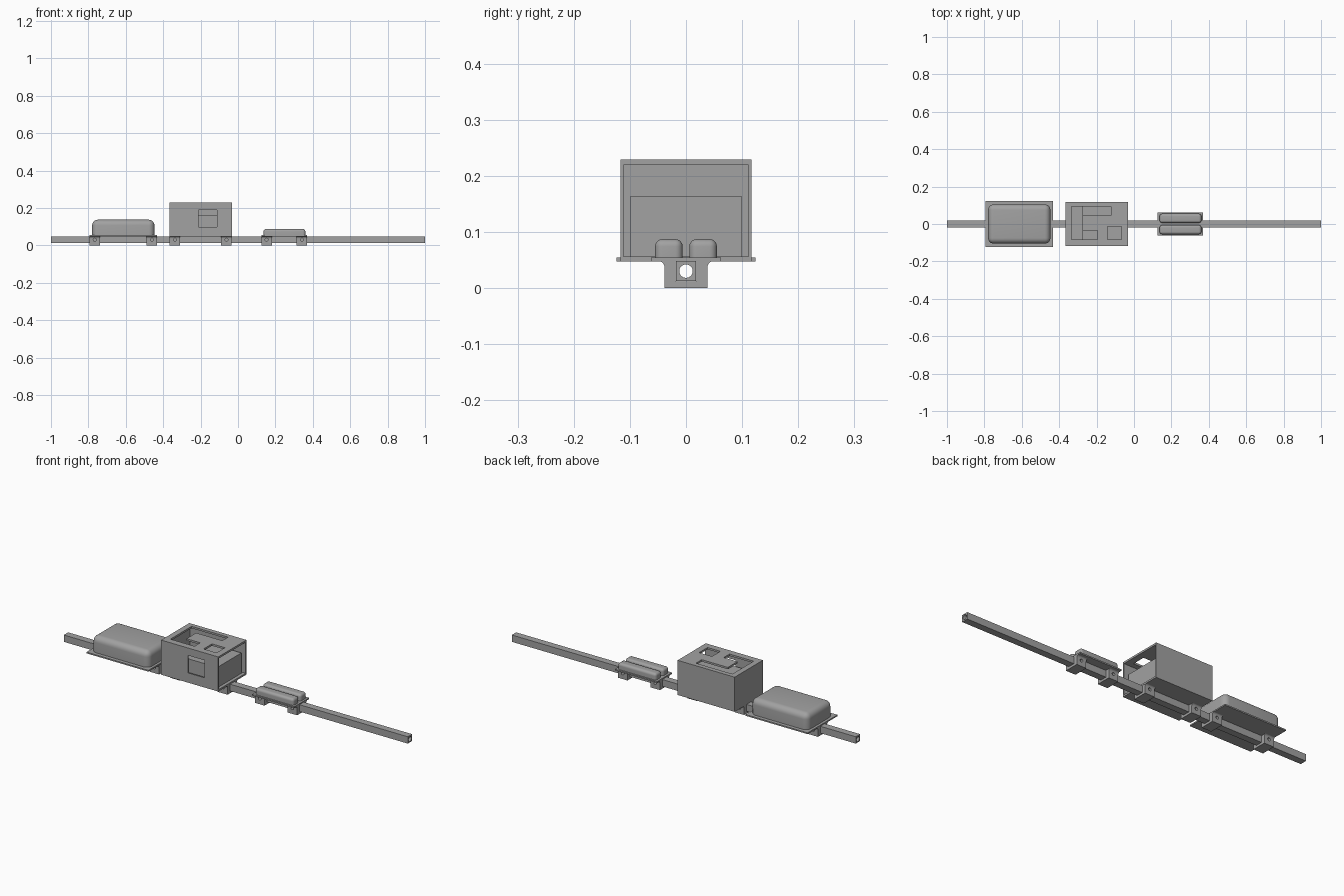
import bpy, bmesh, math
from mathutils import Matrix, Vector

default = bpy.data.objects.get("Cube")
if default:
    bpy.data.objects.remove(default, do_unlink=True)

grey = bpy.data.materials.new("plain grey")
grey.use_nodes = True
COLOUR = (0.36, 0.36, 0.36, 1)
grey.diffuse_color = COLOUR
grey.node_tree.nodes["Principled BSDF"].inputs["Base Color"].default_value = COLOUR


def finish(bm, name):
    bmesh.ops.recalc_face_normals(bm, faces=bm.faces[:])
    mesh = bpy.data.meshes.new(name)
    bm.to_mesh(mesh)
    bm.free()
    obj = bpy.data.objects.new(name, mesh)
    mesh.materials.append(grey)
    bpy.context.collection.objects.link(obj)
    return obj


def box(name, x, y, z, radius=0):
    """Box from ranges; a radius rounds every edge except those of the base."""
    bm = bmesh.new()
    size = Vector((x[1] - x[0], y[1] - y[0], z[1] - z[0]))
    mid = Vector((sum(x), sum(y), sum(z))) / 2
    bmesh.ops.create_cube(bm, size=1, matrix=Matrix.Translation(mid) @ Matrix.Diagonal(size).to_4x4())
    if radius:
        edges = [e for e in bm.edges if max(v.co.z for v in e.verts) > mid.z]
        bmesh.ops.bevel(bm, geom=edges, offset=radius, segments=6, profile=0.5, affect='EDGES')
    return finish(bm, name)


def rod(name, centre, radius, length, axis):
    bm = bmesh.new()
    turn = Matrix.Rotation(math.pi / 2, 4, 'Y' if axis == 'X' else 'X')
    bmesh.ops.create_cone(bm, cap_ends=True, segments=32, radius1=radius, radius2=radius,
                          depth=length, matrix=Matrix.Translation(centre) @ turn)
    return finish(bm, name)


def select(obj):
    bpy.ops.object.select_all(action='DESELECT')
    obj.select_set(True)
    bpy.context.view_layer.objects.active = obj


def cut(obj, cutter):
    mod = obj.modifiers.new("cut", 'BOOLEAN')
    mod.operation = 'DIFFERENCE'
    mod.solver = 'EXACT'
    mod.object = cutter
    cutter.hide_render = True
    select(obj)
    bpy.ops.object.modifier_apply(modifier=mod.name)
    bpy.data.objects.remove(cutter, do_unlink=True)


def smooth(obj):
    select(obj)
    bpy.ops.object.shade_smooth_by_angle(angle=math.radians(35))


BEAM_Z = 0.03
PLATE_Z = (0.047, 0.054)

# Long square beam with a round bore
beam = box("beam", (-1, 1), (-0.018, 0.018), (0.012, 0.048))
cut(beam, rod("bore", (0, 0, BEAM_Z), 0.012, 2.2, 'X'))
smooth(beam)


# Clamp: block with flared shoulders, a beam slot and side bolt holes
def clamp(name, x, width=0.056):
    half = [(0.038, 0), (0.038, 0.036)]
    for i in range(1, 6):
        a = math.pi / 2 * i / 5
        half.append((0.05 - 0.012 * math.cos(a), 0.036 + 0.012 * math.sin(a)))
    outline = half + [(-y, z) for y, z in reversed(half)]
    bm = bmesh.new()
    face = bm.faces.new([bm.verts.new((x - width / 2, y, z)) for y, z in outline])
    new = bmesh.ops.extrude_face_region(bm, geom=[face])["geom"]
    bmesh.ops.translate(bm, vec=(width, 0, 0), verts=[v for v in new if isinstance(v, bmesh.types.BMVert)])
    obj = finish(bm, name)
    cut(obj, box("slot", (x - 0.1, x + 0.1), (-0.0181, 0.0181), (0.0119, 0.06)))
    cut(obj, rod("bolt_hole", (x, 0, BEAM_Z), 0.008, 0.2, 'Y'))
    smooth(obj)


for part, ends in {"large": (-0.766, -0.46), "cabin": (-0.337, -0.062), "small": (0.153, 0.342)}.items():
    for side, x in zip(("right", "left"), ends):
        clamp(f"{part}_{side}_clamp", x)

# Large rounded pack on its base plate
box("large_plate", (-0.794, -0.434), (-0.124, 0.124), PLATE_Z)
smooth(box("large_pack", (-0.78, -0.447), (-0.105, 0.105), (PLATE_Z[1], 0.137), 0.03))

# Pair of small rounded packs on their base plate
box("small_plate", (0.125, 0.37), (-0.062, 0.062), PLATE_Z)
for side, s in (("back", 1), ("front", -1)):
    y = sorted((s * 0.006, s * 0.055))
    smooth(box(f"small_{side}_pack", (0.137, 0.36), y, (PLATE_Z[1], 0.087), 0.013))

# Hollow housing, open at its left end
housing = box("housing", (-0.365, -0.033), (-0.117, 0.117), (0.047, 0.229))
cut(housing, box("cavity", (-0.357, 0.1), (-0.111, 0.111), (0.056, 0.219)))

# Openings in the roof and one window in the front wall
ROOF = (0.2, 0.3)
openings = [
    ((-0.335, -0.275), (-0.083, 0.093), ROOF),
    ((-0.29, -0.123), (0.045, 0.093), ROOF),
    ((-0.29, -0.195), (-0.083, -0.035), ROOF),
    ((-0.142, -0.067), (-0.083, -0.013), ROOF),
    ((-0.21, -0.113), (-0.2, -0.105), (0.098, 0.19)),
]
for ranges in openings:
    cut(housing, box("opening", *ranges))

# Block inside the housing
box("inner_block", (-0.275, -0.05), (-0.1, 0.1), (0.055, 0.163))
